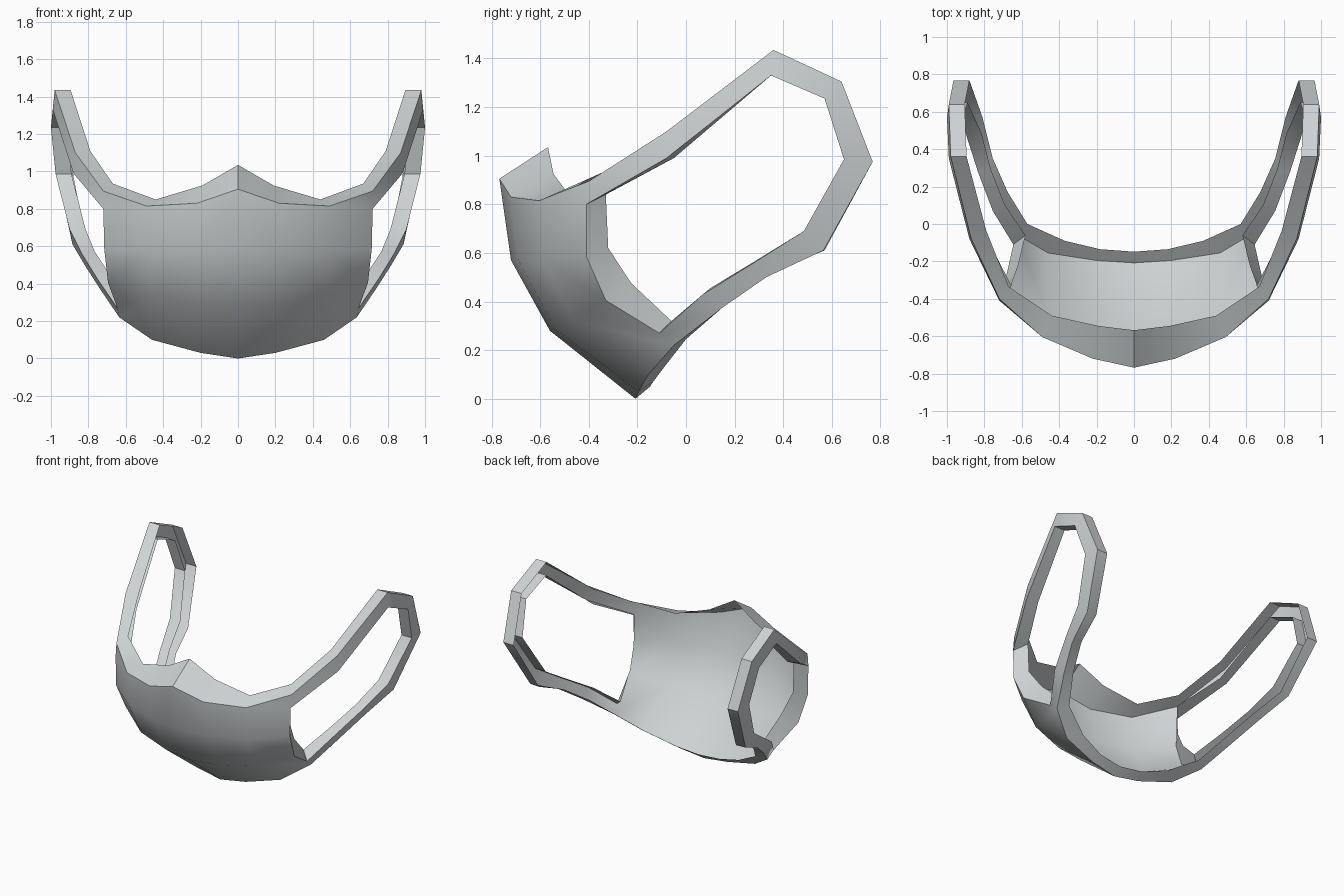
import bpy, bmesh, math
from mathutils import Vector

if "Cube" in bpy.data.objects:
    bpy.data.objects.remove(bpy.data.objects["Cube"])

fabric = bpy.data.materials.new("pale_grey")
fabric.diffuse_color = (0.62, 0.65, 0.66, 1)
fabric.use_nodes = True
fabric.node_tree.nodes["Principled BSDF"].inputs["Base Color"].default_value = fabric.diffuse_color

# Right half of the face panel: columns from the centre line outwards, top to bottom
columns = [
    [(0, -.768, .905), (0, -.72, .57), (0, -.56, .28), (0, -.208, 0)],
    [(.22, -.72, .83), (.22, -.69, .57), (.21, -.54, .29), (.20, -.195, .03)],
    [(.49, -.605, .815), (.49, -.59, .575), (.47, -.47, .325), (.46, -.155, .10)],
]
# Outer edge of the ear loop, from the panel's top corner round to its bottom corner
outer = [(.72, -.40, .895), (.87, -.08, 1.10), (.98, .36, 1.435), (.99, .64, 1.305),
         (.965, .768, .975), (.885, .565, .61), (.82, .33, .50), (.74, .15, .375),
         (.635, -.05, .22)]
# Edge of the ear opening, matching the outer edge point for point
hole = [(.72, -.41, .80), (.88, -.08, .99), (.99, .35, 1.33), (1.0, .57, 1.235),
        (.975, .65, .985), (.90, .485, .69), (.835, .28, .56), (.755, .07, .43),
        (.645, -.11, .27)]
# Panel side of the opening
side = [(.715, -.41, .585), (.695, -.33, .405)]

bm = bmesh.new()


def verts(points):
    return [bm.verts.new(p) for p in points]


def strip(a, b):
    for i in range(len(a) - 1):
        bm.faces.new((a[i], a[i + 1], b[i + 1], b[i]))


def rim(edge, offsets, closed=False):
    """Turn an edge loop inwards to form the visible thickness."""
    inner = [bm.verts.new(v.co + Vector(o)) for v, o in zip(edge, offsets)]
    if closed:
        edge, inner = edge + edge[:1], inner + inner[:1]
    strip(edge, inner)


cols = [verts(c) for c in columns]
out, inn, mid = verts(outer), verts(hole), verts(side)

# Face panel
strip(cols[0], cols[1])
strip(cols[1], cols[2])
c = cols[2]
for f in [(c[0], c[1], inn[0], out[0]), (c[1], mid[0], inn[0]),
          (c[1], c[2], mid[1], mid[0]), (c[2], inn[-1], mid[1]),
          (c[2], c[3], out[-1], inn[-1])]:
    bm.faces.new(f)

# Ear loop band
strip(out, inn)

# Turned edges: whole outer boundary, then the ear opening
top_edge = [col[0] for col in cols]
bottom_edge = [col[3] for col in reversed(cols)]
rim(top_edge + out + bottom_edge,
    [(0, .2, .13), (-.03, .175, .095), (-.05, .115, .035), (-.05, .065, .04),
     (-.08, .045, .01)] + [(-.085, 0, 0)] * 3 + [(-.075, .005, 0)]
    + [(-.065, .02, .02)] * 2 + [(-.065, .05, .025), (-.09, .065, .03),
                                (-.02, .06, .04), (0, .06, .05)])
front = (-.065, .08, .04)
rim(inn + mid[::-1],
    [front, (-.08, .03, 0)] + [(-.085, 0, 0)] * 4 + [(-.07, .01, .01), (-.065, .03, .025),
     (-.065, .05, .05), (-.075, .105, .07), (-.06, .09, .035)], closed=True)
bmesh.ops.recalc_face_normals(bm, faces=bm.faces)
# Make the panel face forwards
bm.faces.ensure_lookup_table()
if bm.faces[0].normal.y > 0:
    bmesh.ops.reverse_faces(bm, faces=bm.faces)

mesh = bpy.data.meshes.new("face_mask")
bm.to_mesh(mesh)
bm.free()
mask = bpy.data.objects.new("face_mask", mesh)
bpy.context.collection.objects.link(mask)
mesh.materials.append(fabric)

# Left half
mirror = mask.modifiers.new("mirror", 'MIRROR')
mirror.use_clip = True
bpy.context.view_layer.objects.active = mask
mask.select_set(True)
bpy.ops.object.modifier_apply(modifier="mirror")
bpy.ops.object.shade_smooth_by_angle(angle=math.radians(40))
